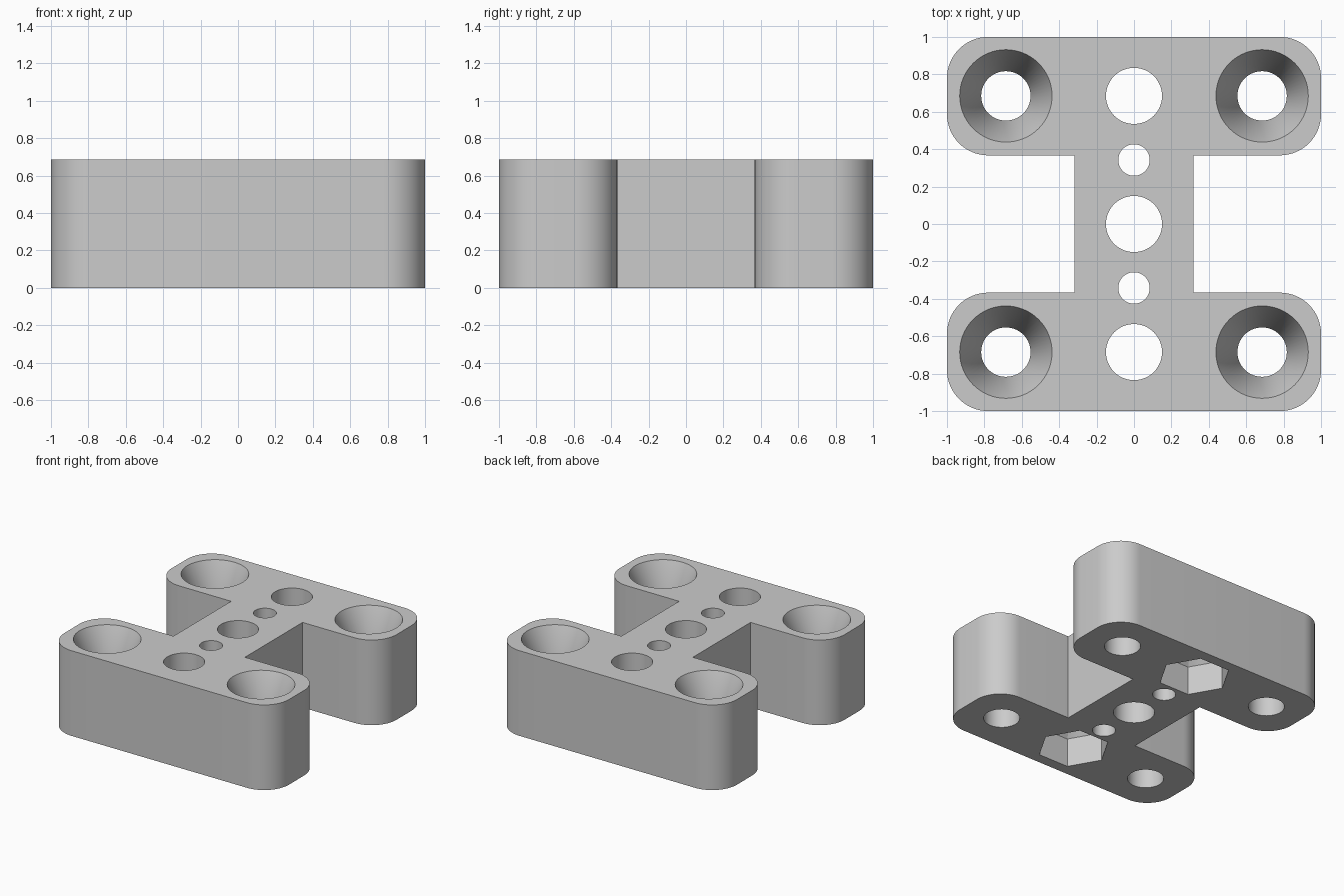
import bpy
import bmesh
from math import pi, sin, cos, radians
from mathutils import Vector

if "Cube" in bpy.data.objects:
    bpy.data.objects.remove(bpy.data.objects["Cube"], do_unlink=True)

HEIGHT = 0.685
BAR_INNER = 0.367     # inner edge of each cross bar
WEB = 0.318           # half width of the middle web
CORNER = 0.22
HOLE = 0.685          # offset of the outer holes
SEG = 64

grey = bpy.data.materials.new("plain grey")
grey.use_nodes = True
grey.diffuse_color = (0.6, 0.6, 0.6, 1)
grey.node_tree.nodes["Principled BSDF"].inputs["Base Color"].default_value = (0.6, 0.6, 0.6, 1)


def loft(name, rings):
    """Closed solid through rings of equally many points, bottom to top."""
    bm = bmesh.new()
    loops = [[bm.verts.new(p) for p in ring] for ring in rings]
    n = len(loops[0])
    for low, high in zip(loops, loops[1:]):
        for i in range(n):
            j = (i + 1) % n
            bm.faces.new((low[i], low[j], high[j], high[i]))
    bm.faces.new(loops[0][::-1])
    bm.faces.new(loops[-1])
    bmesh.ops.recalc_face_normals(bm, faces=bm.faces)
    mesh = bpy.data.meshes.new(name)
    bm.to_mesh(mesh)
    bm.free()
    mesh.materials.append(grey)
    obj = bpy.data.objects.new(name, mesh)
    bpy.context.collection.objects.link(obj)
    return obj


def circle(x, y, z, r):
    return [(x + r * cos(2 * pi * i / SEG), y + r * sin(2 * pi * i / SEG), z)
            for i in range(SEG)]


def hexagon(x, y, z, r):
    """Hexagon outline, resampled to match the circles."""
    pts = []
    for i in range(SEG):
        side, t = divmod(6 * i / SEG, 1)
        a, b = (Vector((cos(k * pi / 3), sin(k * pi / 3))) for k in (side, side + 1))
        # snap the nearest samples onto the true corners
        t = 0 if t < 3 / SEG else 1 if t > 1 - 3 / SEG + 1e-6 else t
        p = a.lerp(b, t) * r
        pts.append((x + p.x, y + p.y, z))
    return pts


# H-shaped outline: one rounded quarter, mirrored around
quarter = [(WEB, BAR_INNER)]
for cy, start in ((BAR_INNER + CORNER, -90), (1 - CORNER, 0)):
    for i in range(17):
        a = radians(start + 90 * i / 16)
        quarter.append((1 - CORNER + CORNER * cos(a), cy + CORNER * sin(a)))
half = quarter + [(-x, y) for x, y in reversed(quarter)]
outline = half + [(-x, -y) for x, y in half]
body = loft("mounting_block", [[(x, y, z) for x, y in outline] for z in (0, HEIGHT)])

LOW, HIGH = -0.1, HEIGHT + 0.1
cutters = []

# Countersunk screw holes at the four corners
for sx in (-1, 1):
    for sy in (-1, 1):
        x, y = sx * HOLE, sy * HOLE
        sink = ((LOW, 0.132), (HEIGHT - 0.28, 0.132), (HEIGHT, 0.247), (HIGH, 0.247))
        cutters.append(loft("screw_hole_cutter", [circle(x, y, z, r) for z, r in sink]))

# Plain holes along the web
for y, r in ((0, 0.15), (0.342, 0.084), (-0.342, 0.084)):
    cutters.append(loft("web_hole_cutter", [circle(0, y, z, r) for z in (LOW, HIGH)]))

# Bar holes with a hexagonal nut pocket tapering into them from below
SEG = 48
for y in (-HOLE, HOLE):
    rings = [hexagon(0, y, z, 0.265) for z in (LOW, 0.23)]
    rings += [circle(0, y, z, 0.15) for z in (0.33, HIGH)]
    cutters.append(loft("nut_pocket_cutter", rings))

# Cut every hole, then discard the cutters
bpy.ops.object.select_all(action="DESELECT")
body.select_set(True)
bpy.context.view_layer.objects.active = body
for cutter in cutters:
    cutter.hide_render = True
    mod = body.modifiers.new("hole", "BOOLEAN")
    mod.operation = "DIFFERENCE"
    mod.solver = "EXACT"
    mod.object = cutter
    bpy.ops.object.modifier_apply(modifier=mod.name)
for cutter in cutters:
    bpy.data.objects.remove(cutter, do_unlink=True)

bpy.ops.object.shade_smooth_by_angle(angle=radians(25))
